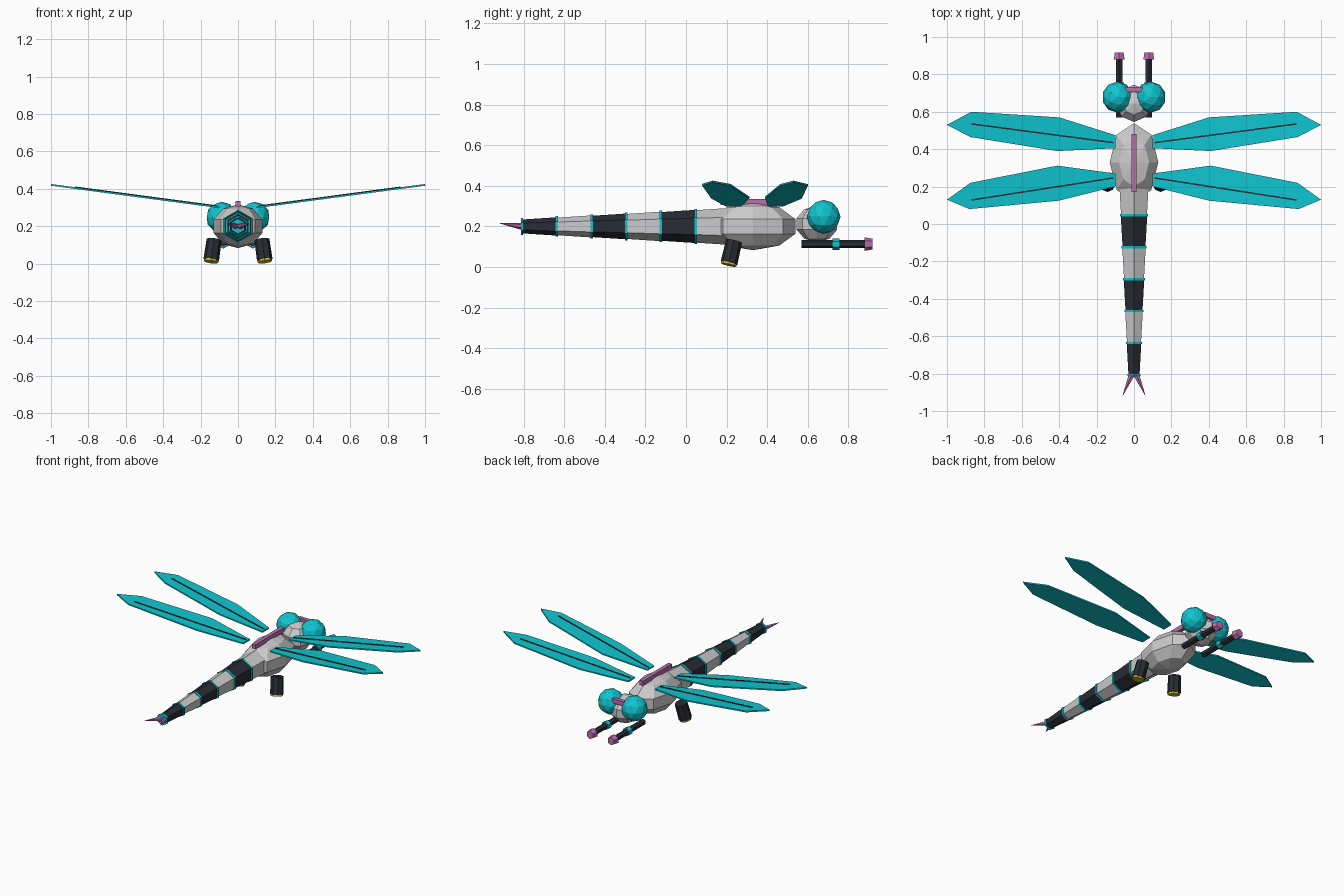
import bpy, bmesh, math
from mathutils import Vector, Matrix

if "Cube" in bpy.data.objects:
    bpy.data.objects.remove(bpy.data.objects["Cube"])


def material(name, rgb):
    m = bpy.data.materials.new(name)
    m.diffuse_color = (*rgb, 1)
    m.use_nodes = True
    m.node_tree.nodes["Principled BSDF"].inputs["Base Color"].default_value = m.diffuse_color
    return m


GREY = material("light grey", (0.6, 0.6, 0.61))
DARK = material("charcoal", (0.022, 0.025, 0.034))
TEAL = material("teal", (0.005, 0.56, 0.63))
PINK = material("pink", (0.5, 0.16, 0.42))
YELLOW = material("yellow", (0.7, 0.58, 0.02))


def finish(bm, name, mat):
    bmesh.ops.recalc_face_normals(bm, faces=bm.faces)
    me = bpy.data.meshes.new(name)
    bm.to_mesh(me)
    bm.free()
    me.materials.append(mat)
    ob = bpy.data.objects.new(name, me)
    bpy.context.collection.objects.link(ob)
    return ob


def ball(name, mat, centre, radii):
    """Coarse ellipsoid: eight segments, five rings."""
    bm = bmesh.new()
    bmesh.ops.create_uvsphere(bm, u_segments=8, v_segments=5, radius=1,
                              matrix=Matrix.Translation(centre) @ Matrix.Diagonal((*radii, 1)))
    return finish(bm, name, mat)


def box(name, mat, lo, hi):
    lo, hi = Vector(lo), Vector(hi)
    bm = bmesh.new()
    bmesh.ops.create_cube(bm, size=1, matrix=Matrix.Translation((lo + hi) / 2)
                          @ Matrix.Diagonal((*(hi - lo), 1)))
    return finish(bm, name, mat)


def tube(name, mat, p0, p1, r0, r1, sides=6):
    """Tapered prism from p0 to p1, with one corner pointing up."""
    p0, p1 = Vector(p0), Vector(p1)
    axis = (p1 - p0).normalized()
    ref = Vector((0, 0, 1)) if abs(axis.z) < 0.8 else Vector((0, 1, 0))
    side = axis.cross(ref).normalized()
    up = side.cross(axis)
    bm = bmesh.new()
    rings = []
    for p, r in ((p0, r0), (p1, r1)):
        rings.append([bm.verts.new(p + r * (math.cos(a) * up + math.sin(a) * side))
                      for a in (2 * math.pi * i / sides for i in range(sides))])
    for i in range(sides):
        j = (i + 1) % sides
        bm.faces.new((rings[0][i], rings[0][j], rings[1][j], rings[1][i]))
    bm.faces.new(rings[0])
    bm.faces.new(rings[1])
    return finish(bm, name, mat)


def wing_z(x):
    return 0.297 + (abs(x) - 0.1) * 0.133


def plate(name, mat, outline, s, lift, thick):
    """Thin sheet following the upward slope of the wing."""
    bm = bmesh.new()
    low = [bm.verts.new((s * x, y, wing_z(x) + lift)) for x, y in outline]
    high = [bm.verts.new((s * x, y, wing_z(x) + lift + thick)) for x, y in outline]
    bm.faces.new(low)
    bm.faces.new(high)
    n = len(outline)
    for i in range(n):
        j = (i + 1) % n
        bm.faces.new((low[i], low[j], high[j], high[i]))
    return finish(bm, name, mat)


# Body and head
ball("thorax", GREY, (0, 0.33, 0.2), (0.137, 0.22, 0.117))
ball("head", GREY, (0, 0.645, 0.212), (0.1, 0.105, 0.09))
box("back_stripe", PINK, (-0.013, 0.17, 0.305), (0.013, 0.48, 0.336))
box("brow_bar", PINK, (-0.045, 0.705, 0.27), (0.045, 0.732, 0.3))

# Abdomen: tapered segments with a band at each joint
joints = [0.2, 0.047, -0.124, -0.295, -0.465, -0.636, -0.808]


def abdomen_r(y):
    return 0.036 + (y + 0.808) * 0.0535


for i in range(6):
    a, b = joints[i], joints[i + 1]
    tube(f"abdomen_segment_{i + 1}", DARK if i % 2 else GREY,
         (0, a, 0.2), (0, b, 0.2), abdomen_r(a), abdomen_r(b) - 0.002)
    r = abdomen_r(b) + 0.005
    tube(f"abdomen_band_{i + 1}", TEAL, (0, b + 0.006, 0.2), (0, b - 0.006, 0.2), r, r)

# Wing outlines and centre veins
front_wing = [(0.1, 0.475), (0.4, 0.57), (0.87, 0.6), (1.0, 0.53),
              (0.875, 0.465), (0.41, 0.39), (0.1, 0.405)]
rear_wing = [(0.1, 0.27), (0.41, 0.312), (0.875, 0.22), (1.0, 0.13),
             (0.88, 0.08), (0.4, 0.125), (0.1, 0.2)]
veins = {"front": ((0.11, 0.435), (0.87, 0.535)), "rear": ((0.11, 0.246), (0.87, 0.128))}

# Paired parts
for s, label in ((-1, "left"), (1, "right")):
    bm = bmesh.new()
    bmesh.ops.create_icosphere(bm, subdivisions=2, radius=0.083,
                               matrix=Matrix.Translation((s * 0.088, 0.678, 0.248)))
    finish(bm, label + "_eye", TEAL)

    for part, outline in (("front", front_wing), ("rear", rear_wing)):
        plate(f"{label}_{part}_wing", TEAL, outline, s, 0, 0.009)
        (x0, y0), (x1, y1) = veins[part]
        w = 0.004
        plate(f"{label}_{part}_vein", DARK,
              [(x0, y0 - w), (x1, y1 - w), (x1, y1 + w), (x0, y0 + w)], s, 0.008, 0.005)

    # Forward feeler with collar and tip
    x, z = s * 0.079, 0.113
    tube(label + "_feeler", DARK, (x, 0.57, z), (x, 0.885, z), 0.02, 0.02)
    tube(label + "_feeler_collar", TEAL, (x, 0.722, z), (x, 0.756, z), 0.028, 0.028)
    tube(label + "_feeler_tip", PINK, (x, 0.88, z), (x, 0.918, z), 0.033, 0.027)

    # Stubby leg with foot pad
    top, foot = Vector((s * 0.128, 0.237, 0.128)), Vector((s * 0.143, 0.212, 0.02))
    step = (foot - top).normalized() * 0.01
    tube(label + "_leg", DARK, top, foot, 0.04, 0.042, 8)
    tube(label + "_foot_pad", YELLOW, foot, foot + step, 0.039, 0.039, 8)

    # Tail spike
    tube(label + "_tail_spike", PINK, (s * 0.012, -0.805, 0.2), (s * 0.06, -0.916, 0.215),
         0.018, 0.001)
